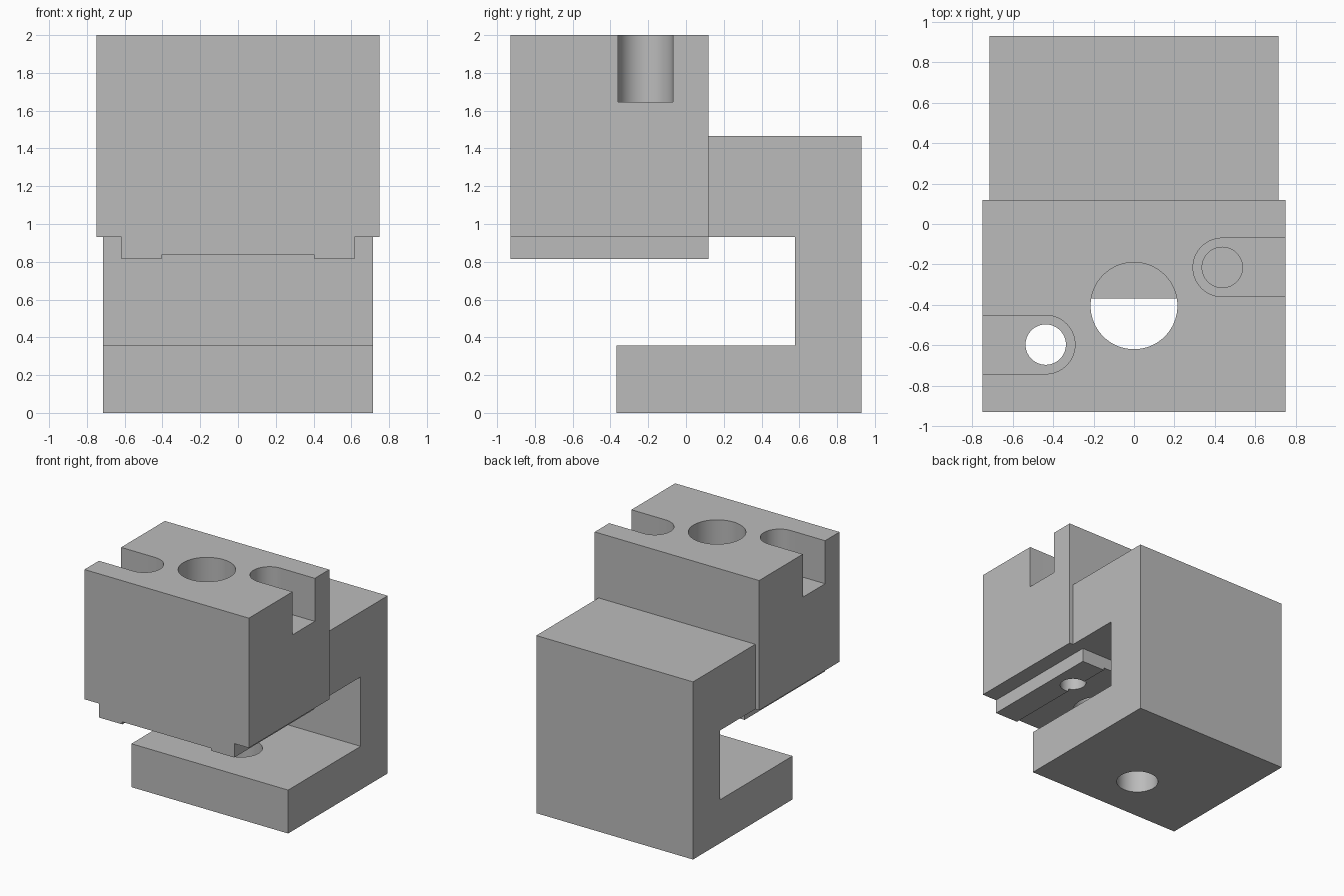
import bpy, bmesh, math

if "Cube" in bpy.data.objects:
    bpy.data.objects.remove(bpy.data.objects["Cube"])

grey = bpy.data.materials.new("plain grey")
grey.diffuse_color = (0.5, 0.5, 0.5, 1)
grey.use_nodes = True
grey.node_tree.nodes["Principled BSDF"].inputs["Base Color"].default_value = grey.diffuse_color


def extrude(name, points, axis, start, end):
    """Prism from a 2D profile: axis 0 takes (y, z), 1 takes (x, z), 2 takes (x, y)."""
    def place(p, d):
        v = list(p)
        v.insert(axis, d)
        return v
    bm = bmesh.new()
    face = bm.faces.new([bm.verts.new(place(p, start)) for p in points])
    ext = bmesh.ops.extrude_face_region(bm, geom=[face])
    for v in ext["geom"]:
        if isinstance(v, bmesh.types.BMVert):
            v.co[axis] = end
    bmesh.ops.recalc_face_normals(bm, faces=bm.faces)
    mesh = bpy.data.meshes.new(name)
    bm.to_mesh(mesh)
    bm.free()
    ob = bpy.data.objects.new(name, mesh)
    bpy.context.collection.objects.link(ob)
    mesh.materials.append(grey)
    return ob


def arc(cx, cy, r, a0, a1, n):
    return [(cx + r * math.cos(a0 + (a1 - a0) * i / n),
             cy + r * math.sin(a0 + (a1 - a0) * i / n)) for i in range(n + 1)]


def hole(name, x, y, r, z0, z1):
    return extrude(name, arc(x, y, r, 0, 2 * math.pi, 64)[:-1], 2, z0, z1)


def combine(target, tool, operation):
    mod = target.modifiers.new(tool.name, "BOOLEAN")
    mod.operation, mod.object, mod.solver = operation, tool, "EXACT"
    bpy.context.view_layer.objects.active = target
    bpy.ops.object.modifier_apply(modifier=mod.name)
    bpy.data.objects.remove(tool)


# Head block with stepped rail and shallow channel underneath
half = [(0.405, 0.835), (0.405, 0.815), (0.617, 0.815), (0.617, 0.93),
        (0.75, 0.93), (0.75, 2.0)]
body = extrude("clamp_body", half + [(-x, z) for x, z in reversed(half)], 1, -0.93, 0.118)

# C-shaped bracket, overlapping the block slightly before the union
bracket = extrude("bracket", [(-0.368, 0), (0.93, 0), (0.93, 1.465), (0.05, 1.465),
                              (0.05, 0.93), (0.577, 0.93), (0.577, 0.358),
                              (-0.368, 0.358)], 0, -0.715, 0.715)
combine(body, bracket, "UNION")

# Main bore through the head, and the hole in the lower arm
combine(body, hole("main_bore", 0, -0.405, 0.215, 0.7, 2.1), "DIFFERENCE")
combine(body, hole("arm_hole", 0, 0.04, 0.16, -0.1, 0.5), "DIFFERENCE")

# Bolt holes with open-sided round-ended slots
for side, y in ((1, -0.215), (-1, -0.597)):
    combine(body, hole("bolt_hole", side * 0.437, y, 0.1, 0.7, 2.1), "DIFFERENCE")
    end = [(side * x, py) for x, py in
           arc(0.437, y, 0.145, math.pi / 2, 1.5 * math.pi, 32)]
    slot = extrude("slot", end + [(side * 0.9, y - 0.145), (side * 0.9, y + 0.145)],
                   2, 1.645, 2.1)
    combine(body, slot, "DIFFERENCE")

# Smooth bores with crisp edges
bpy.ops.object.select_all(action="DESELECT")
body.select_set(True)
bpy.context.view_layer.objects.active = body
bpy.ops.object.shade_smooth_by_angle(angle=math.radians(30))
